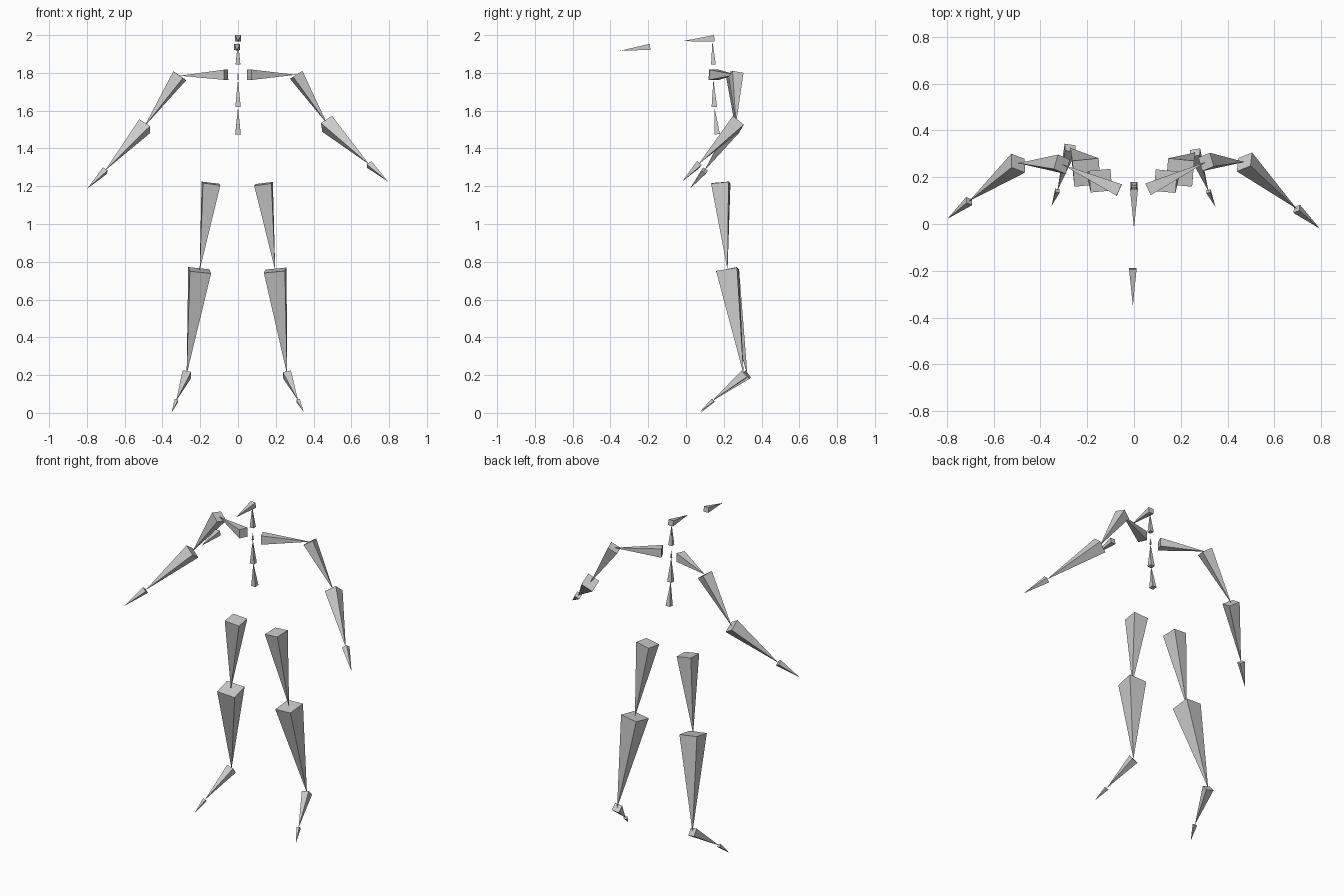
import bpy
import bmesh
from mathutils import Vector, Matrix

# Remove the default object
default = bpy.data.objects.get("Cube")
if default:
    bpy.data.objects.remove(default, do_unlink=True)

# One plain grey for every bone
grey = bpy.data.materials.new("bone_grey")
grey.use_nodes = True
colour = (0.6, 0.6, 0.6, 1)
grey.diffuse_color = colour
grey.node_tree.nodes["Principled BSDF"].inputs["Base Color"].default_value = colour

WIDTH_RATIO = 0.2  # base width relative to bone length


def bone(name, head, tip, side_hint):
    """Square pyramid from head to tip; side_hint sets the roll of the base."""
    head, tip = Vector(head), Vector(tip)
    axis = tip - head
    length = axis.length
    axis.normalize()
    side = Vector(side_hint)
    side = (side - axis * side.dot(axis)).normalized()
    other = axis.cross(side)
    half = length * WIDTH_RATIO / 2

    bm = bmesh.new()
    base = [bm.verts.new(head + (side * a + other * b) * half)
            for a, b in ((-1, -1), (1, -1), (1, 1), (-1, 1))]
    point = bm.verts.new(tip)
    bm.faces.new(base)
    for i in range(4):
        bm.faces.new((base[i], base[(i + 1) % 4], point))
    bmesh.ops.recalc_face_normals(bm, faces=bm.faces)

    mesh = bpy.data.meshes.new(name)
    bm.to_mesh(mesh)
    bm.free()
    mesh.materials.append(grey)
    obj = bpy.data.objects.new(name, mesh)
    bpy.context.collection.objects.link(obj)


def chain(names, joints, hints, prefix=""):
    """Consecutive bones that share their joints."""
    for i, name in enumerate(names):
        bone(prefix + name, joints[i], joints[i + 1], hints[i])


# Spine, neck and head
across = (1, 0, 0)
chain(("lower_spine", "middle_spine", "upper_spine"),
      ((0, 0.165, 1.475), (0, 0.15, 1.62), (0, 0.145, 1.765), (0, 0.145, 1.81)),
      (across,) * 3)
bone("neck", (0, 0.145, 1.845), (0, 0.14, 1.97), across)
bone("head", (0, 0.15, 1.983), (0, -0.02, 1.968), across)
bone("face_pointer", (-0.005, -0.19, 1.938), (-0.005, -0.35, 1.917), across)

# Arms: collar, shoulder, elbow, wrist, fingertip
arms = {
    "right_": ((-0.063, 0.145, 1.79), (-0.308, 0.255, 1.785), (-0.495, 0.26, 1.517),
               (-0.704, 0.098, 1.283), (-0.797, 0.022, 1.188)),
    "left_": ((0.06, 0.148, 1.79), (0.308, 0.265, 1.79), (0.472, 0.265, 1.53),
              (0.695, 0.065, 1.315), (0.794, -0.02, 1.225)),
}
# Legs: hip, knee, ankle, ball of foot, toe tip
legs = {
    "right_": ((-0.143, 0.185, 1.215), (-0.203, 0.22, 0.755), (-0.272, 0.325, 0.203),
               (-0.327, 0.143, 0.065), (-0.352, 0.077, 0)),
    "left_": ((0.135, 0.183, 1.213), (0.197, 0.22, 0.755), (0.26, 0.305, 0.203),
              (0.318, 0.14, 0.065), (0.348, 0.073, 0.005)),
}
for prefix, s in (("right_", -1), ("left_", 1)):
    arm_side = (s * 0.83, 0.35, 0.56)
    chain(("collarbone", "upper_arm", "forearm", "hand"), arms[prefix],
          ((0, 0, 1), arm_side, arm_side, arm_side), prefix)
    leg_side = (1, -s * 0.08, 0)
    chain(("thigh", "shin", "foot", "toe"), legs[prefix], (leg_side,) * 4, prefix)
